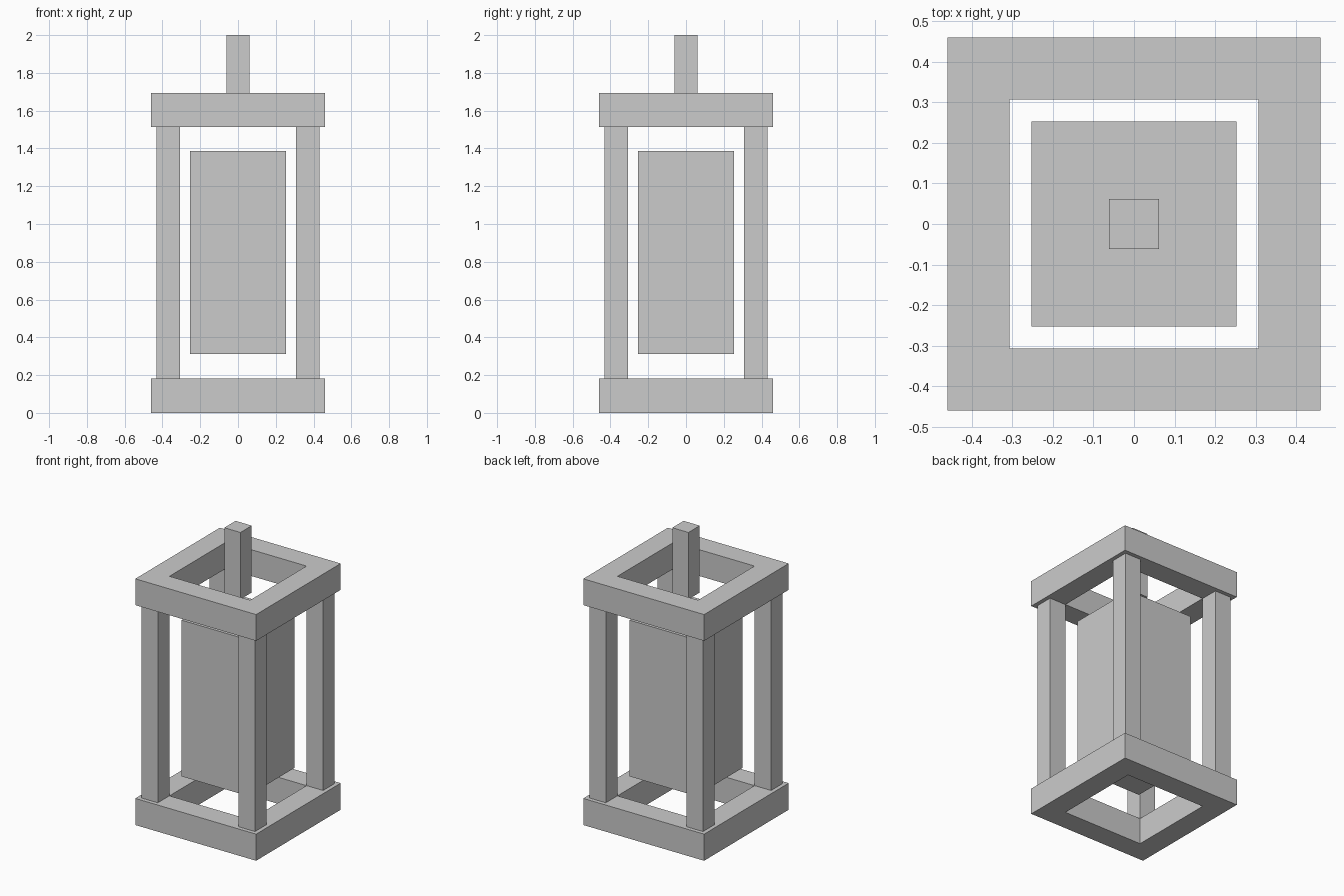
import bpy
import bmesh

if "Cube" in bpy.data.objects:
    bpy.data.objects.remove(bpy.data.objects["Cube"])


def finish(name, bm):
    bmesh.ops.recalc_face_normals(bm, faces=bm.faces)
    mesh = bpy.data.meshes.new(name)
    bm.to_mesh(mesh)
    bm.free()
    obj = bpy.data.objects.new(name, mesh)
    bpy.context.collection.objects.link(obj)
    return obj


def block(name, half, z0, z1, x=0.0, y=0.0):
    """Square upright block between two heights."""
    bm = bmesh.new()
    bmesh.ops.create_cube(bm, size=1)
    for v in bm.verts:
        v.co = (x + v.co.x * 2 * half, y + v.co.y * 2 * half,
                z0 if v.co.z < 0 else z1)
    return finish(name, bm)


def square_frame(name, outer, inner, z0, z1):
    """Square ring with an open centre."""
    bm = bmesh.new()
    corners = [(-1, -1), (1, -1), (1, 1), (-1, 1)]
    section = [(outer, z0), (outer, z1), (inner, z1), (inner, z0)]
    loops = [[bm.verts.new((cx * r, cy * r, z)) for r, z in section]
             for cx, cy in corners]
    for i in range(4):
        a, b = loops[i], loops[(i + 1) % 4]
        for j in range(4):
            k = (j + 1) % 4
            bm.faces.new((a[j], b[j], b[k], a[k]))
    return finish(name, bm)


# Open frames at the bottom and top
square_frame("base_frame", 0.46, 0.307, 0.0, 0.183)
square_frame("top_frame", 0.46, 0.307, 1.513, 1.694)

# Four corner posts
for side, sx in (("left", -1), ("right", 1)):
    for depth, sy in (("front", -1), ("back", 1)):
        block(f"{depth}_{side}_post", 0.0625, 0.183, 1.513, sx * 0.37, sy * 0.37)

# Inner core block
block("core", 0.253, 0.311, 1.386)

# Peg floating in the top opening
block("top_peg", 0.0615, 1.54, 2.0)
